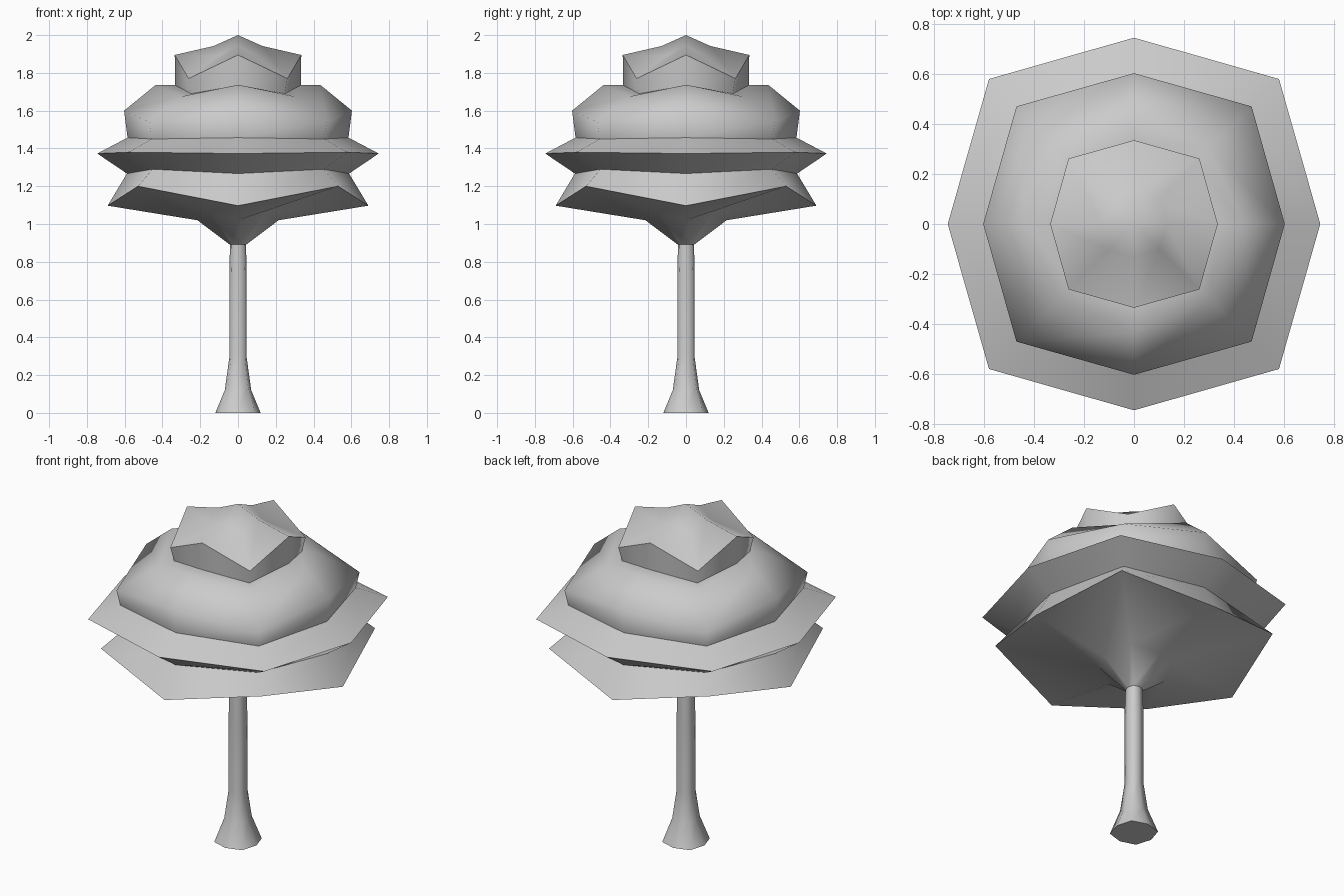
import bpy, bmesh, math

if "Cube" in bpy.data.objects:
    bpy.data.objects.remove(bpy.data.objects["Cube"])


def lathe(name, rings, top=None, bottom=None):
    """Eight-sided skin; each ring is (axis radius, axis z, diagonal radius, diagonal z)."""
    bm = bmesh.new()
    loops = []
    for ra, za, rd, zd in rings:
        loop = []
        for i in range(8):
            r, z = (rd, zd) if i % 2 else (ra, za)
            a = i * math.pi / 4
            loop.append(bm.verts.new((r * math.cos(a), r * math.sin(a), z)))
        loops.append(loop)
    for low, high in zip(loops, loops[1:]):
        for i in range(8):
            j = (i + 1) % 8
            bm.faces.new((low[i], low[j], high[j], high[i]))
    for z, loop in ((bottom, loops[0]), (top, loops[-1])):
        if z is not None:
            tip = bm.verts.new((0, 0, z))
            for i in range(8):
                bm.faces.new((loop[i], loop[(i + 1) % 8], tip))
    bmesh.ops.recalc_face_normals(bm, faces=bm.faces)
    mesh = bpy.data.meshes.new(name)
    bm.to_mesh(mesh)
    bm.free()
    obj = bpy.data.objects.new(name, mesh)
    bpy.context.collection.objects.link(obj)
    bpy.ops.object.select_all(action='DESELECT')
    obj.select_set(True)
    bpy.context.view_layer.objects.active = obj
    bpy.ops.object.shade_smooth_by_angle(angle=math.radians(70))
    return obj


# Trunk with flared foot
lathe("trunk", [
    (0.12, 0.0, 0.13, 0.0),
    (0.07, 0.12, 0.075, 0.14),
    (0.045, 0.30, 0.052, 0.30),
    (0.046, 0.72, 0.052, 0.72),
    (0.042, 0.92, 0.046, 0.92),
], bottom=0.0)

# Layered canopy: underside, three skirts and the cap
lathe("canopy", [
    (0.042, 0.89, 0.046, 0.89),
    (0.215, 1.02, 0.21, 1.06),
    (0.69, 1.097, 0.75, 1.20),    # lowest skirt rim
    (0.588, 1.267, 0.64, 1.29),
    (0.745, 1.373, 0.82, 1.38),   # widest skirt rim
    (0.585, 1.457, 0.645, 1.45),
    (0.603, 1.60, 0.665, 1.54),   # upper skirt rim
    (0.435, 1.737, 0.425, 1.675),
    (0.333, 1.735, 0.35, 1.69),
    (0.335, 1.895, 0.37, 1.77),   # cap rim
    (0.13, 1.942, 0.145, 1.89),
], top=2.0)
